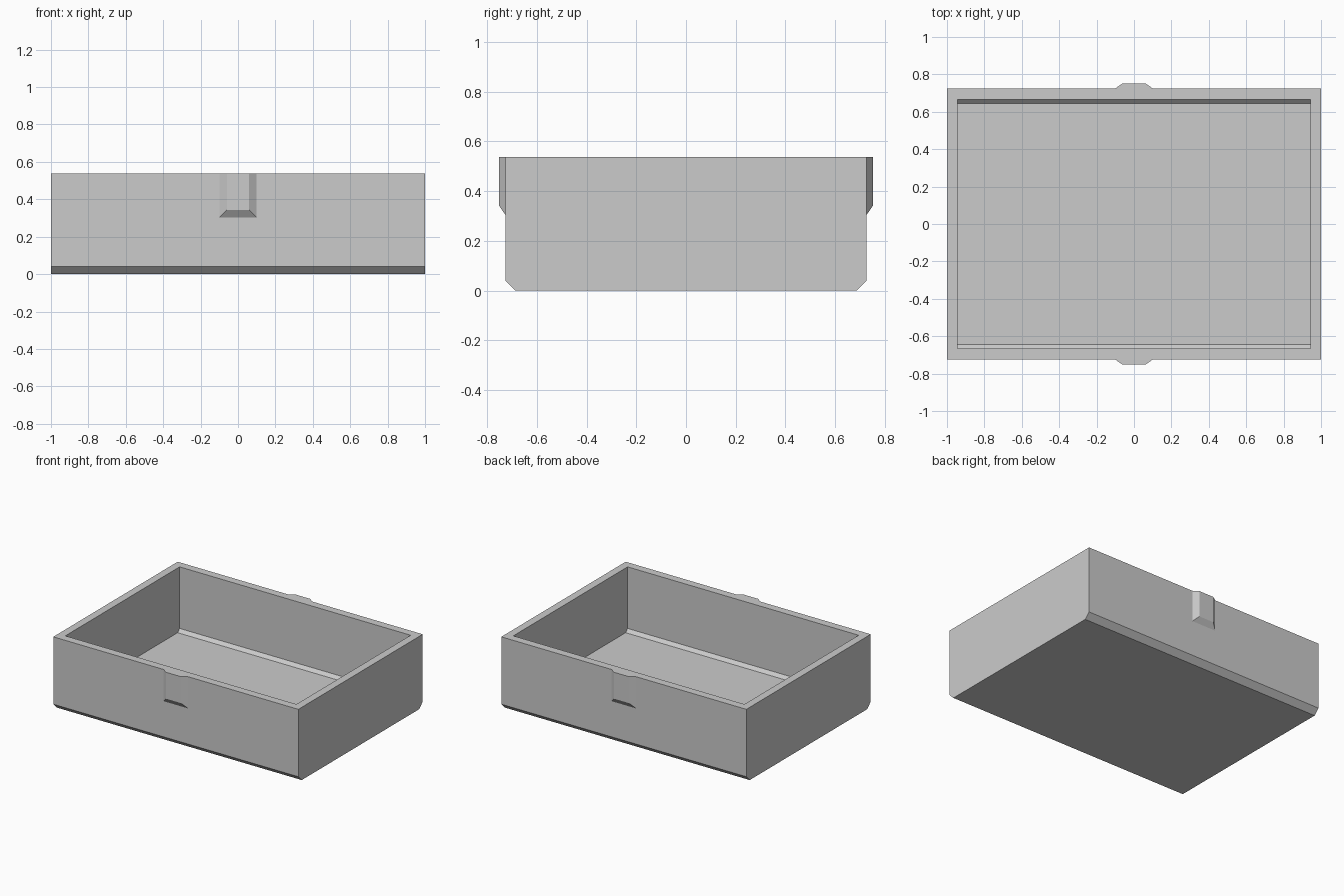
import bpy
import bmesh

if "Cube" in bpy.data.objects:
    bpy.data.objects.remove(bpy.data.objects["Cube"], do_unlink=True)

HEIGHT = 0.537
WALL_Y = 0.725

grey = bpy.data.materials.new("plain grey")
grey.use_nodes = True
colour = (0.6, 0.6, 0.6, 1)
grey.diffuse_color = colour
grey.node_tree.nodes["Principled BSDF"].inputs["Base Color"].default_value = colour


def make_object(name, bm):
    bmesh.ops.recalc_face_normals(bm, faces=bm.faces)
    mesh = bpy.data.meshes.new(name)
    bm.to_mesh(mesh)
    bm.free()
    mesh.materials.append(grey)
    obj = bpy.data.objects.new(name, mesh)
    bpy.context.collection.objects.link(obj)
    return obj


def add_ring(bm, half_x, half_y, z):
    return [bm.verts.new((sx * half_x, sy * half_y, z))
            for sx, sy in ((-1, -1), (1, -1), (1, 1), (-1, 1))]


# Tray: rectangular rings from the underside, over the rim, to the inner floor
bm = bmesh.new()
sections = [
    (1, 0.685, 0), (1, WALL_Y, 0.04), (1, WALL_Y, HEIGHT),
    (0.943, 0.666, HEIGHT), (0.943, 0.666, 0.083), (0.943, 0.643, 0.06),
]
rings = [add_ring(bm, *s) for s in sections]
for low, high in zip(rings, rings[1:]):
    for i in range(4):
        j = (i + 1) % 4
        bm.faces.new((low[i], low[j], high[j], high[i]))
bm.faces.new(rings[0])
bm.faces.new(rings[-1])
make_object("tray", bm)

# Bevelled grip tabs, open against the wall, on front and back
for name, side in (("front_tab", -1), ("back_tab", 1)):
    bm = bmesh.new()
    loops = []
    for half_x, y, bottom in ((0.1, WALL_Y, 0.303), (0.06, 0.752, 0.342)):
        loops.append([bm.verts.new((x, side * y, z)) for x, z in (
            (-half_x, HEIGHT), (-half_x, bottom), (half_x, bottom), (half_x, HEIGHT))])
    base, face = loops
    for i in range(4):
        j = (i + 1) % 4
        bm.faces.new((base[i], base[j], face[j], face[i]))
    bm.faces.new(face)
    # The open side faces the wall, so orient the shell by its outer face
    tab = make_object(name, bm)
    outer = tab.data.polygons[4]
    if outer.normal.y * side < 0:
        tab.data.flip_normals()
